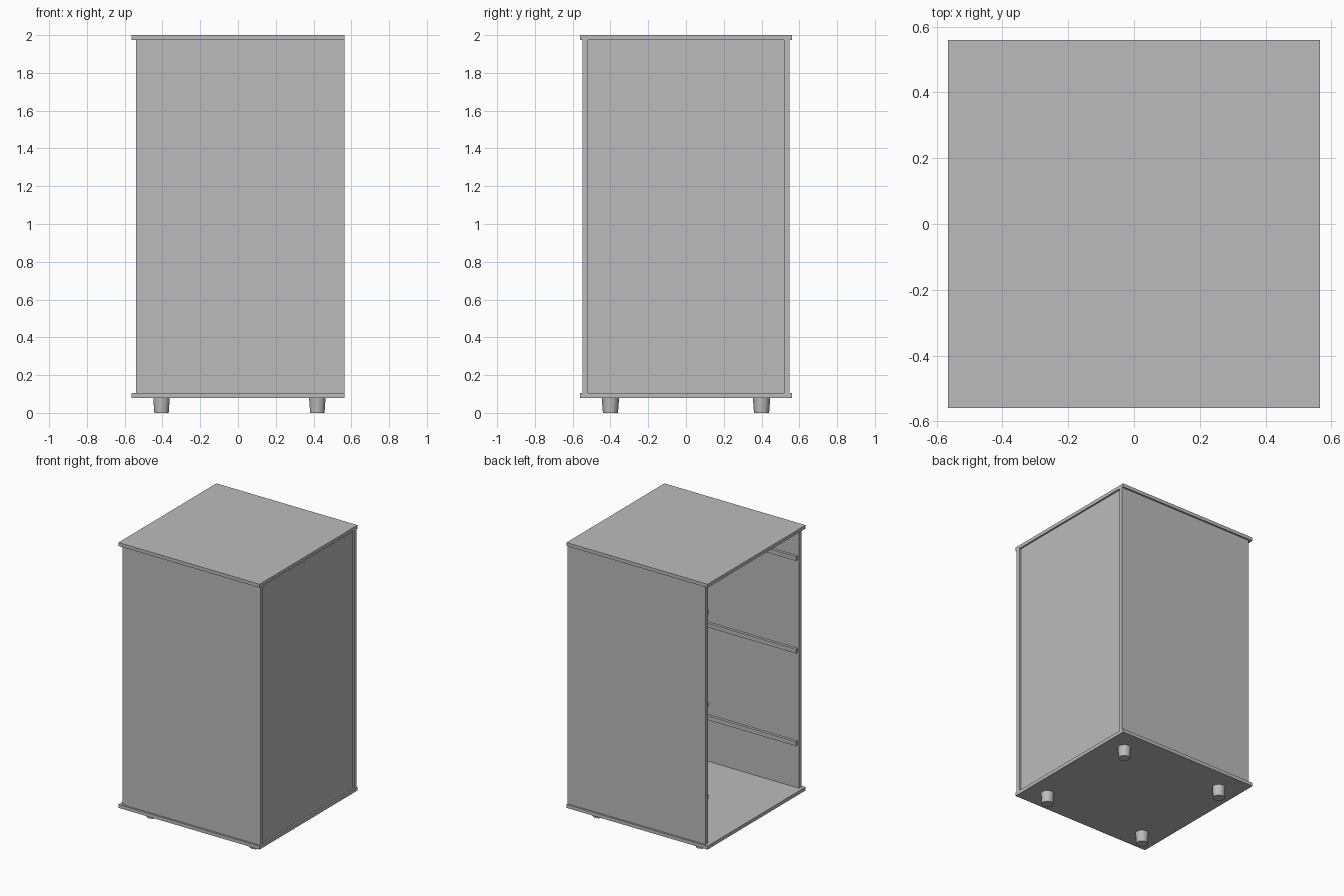
import bpy, math

cube = bpy.data.objects.get("Cube")
if cube:
    bpy.data.objects.remove(cube, do_unlink=True)

grey = bpy.data.materials.new("plain grey")
grey.use_nodes = True
colour = (0.5, 0.5, 0.5, 1)
grey.diffuse_color = colour
grey.node_tree.nodes["Principled BSDF"].inputs["Base Color"].default_value = colour


def box(name, x, y, z):
    """Axis-aligned board given by its (low, high) range on each axis."""
    bpy.ops.mesh.primitive_cube_add(size=1)
    ob = bpy.context.object
    ob.name = name
    ob.location = [(a + b) / 2 for a, b in (x, y, z)]
    ob.scale = [b - a for a, b in (x, y, z)]
    ob.data.materials.append(grey)
    return ob


TOP, BOTTOM = 1.975, 0.105     # inner faces of the two boards
SLAB_X, SLAB_Y = 0.565, 0.56
WALL_IN, WALL_OUT = 0.52, 0.548

# Top and bottom boards
box("top_board", (-SLAB_X, SLAB_X), (-SLAB_Y, SLAB_Y), (TOP, 2.0))
box("bottom_board", (-SLAB_X, SLAB_X), (-SLAB_Y, SLAB_Y), (0.08, BOTTOM))

# Closed end panel, set slightly in between the walls
box("end_panel", (0.525, 0.553), (-WALL_IN, WALL_IN), (BOTTOM, TOP))

for side, sign in (("front", -1), ("back", 1)):
    # Side wall, set in at the open end
    wall_y = sorted((sign * WALL_IN, sign * WALL_OUT))
    box(side + "_wall", (-0.54, SLAB_X), wall_y, (BOTTOM, TOP))

    # Drawer runners on the inside of the wall
    rail_y = sorted((sign * 0.5, sign * WALL_IN))
    for level, z in zip(("lower", "middle", "upper"), (0.43, 1.1, 1.77)):
        box(f"{side}_{level}_runner", (-0.53, 0.5), rail_y, (z - 0.015, z + 0.015))

    # Tapered feet
    for end, x in (("open", -0.405), ("closed", 0.42)):
        bpy.ops.mesh.primitive_cone_add(vertices=10, radius1=0.04, radius2=0.046, depth=0.08,
                                        location=(x, sign * 0.4, 0.04))
        foot = bpy.context.object
        foot.name = f"{side}_{end}_foot"
        foot.data.materials.append(grey)
        bpy.ops.object.shade_smooth_by_angle(angle=math.radians(40))
